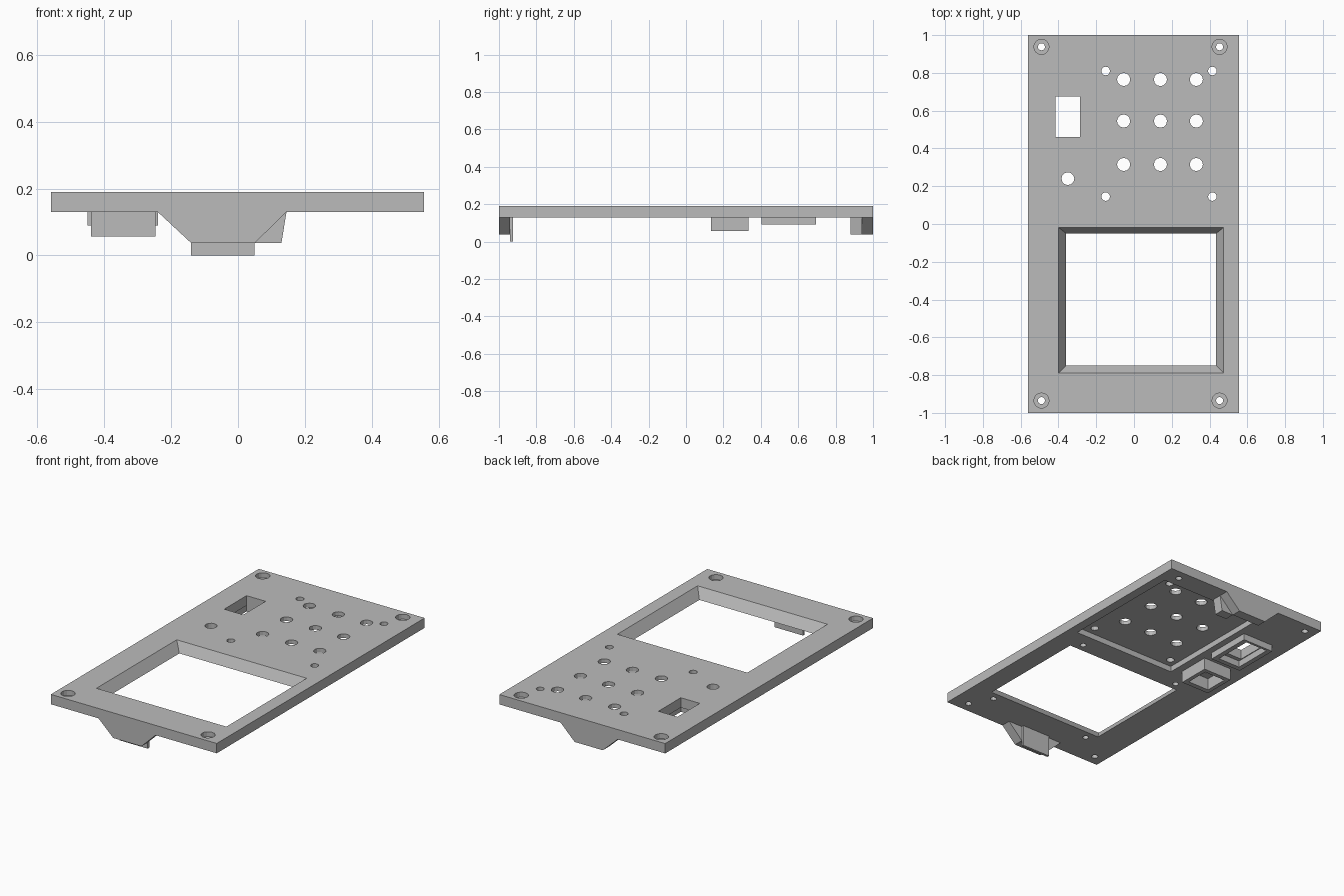
import bpy, bmesh, math
from mathutils import Vector

if "Cube" in bpy.data.objects:
    bpy.data.objects.remove(bpy.data.objects["Cube"], do_unlink=True)

grey = bpy.data.materials.new("plain_grey")
grey.use_nodes = True
grey.diffuse_color = (0.5, 0.5, 0.5, 1)
grey.node_tree.nodes["Principled BSDF"].inputs["Base Color"].default_value = (0.5, 0.5, 0.5, 1)

BOTTOM, TOP, OVER = 0.13, 0.19, 0.25


def loft(name, lower, upper):
    """Solid between two matching rings of points."""
    bm = bmesh.new()
    a = [bm.verts.new(p) for p in lower]
    b = [bm.verts.new(p) for p in upper]
    bm.faces.new(a)
    bm.faces.new(b)
    for i in range(len(a)):
        j = (i + 1) % len(a)
        bm.faces.new((a[i], a[j], b[j], b[i]))
    bmesh.ops.recalc_face_normals(bm, faces=bm.faces)
    mesh = bpy.data.meshes.new(name)
    bm.to_mesh(mesh)
    bm.free()
    mesh.materials.append(grey)
    obj = bpy.data.objects.new(name, mesh)
    bpy.context.collection.objects.link(obj)
    return obj


def rect(x0, x1, y0, y1, z):
    return [(x0, y0, z), (x1, y0, z), (x1, y1, z), (x0, y1, z)]


def box(name, x0, x1, y0, y1, z0, z1):
    return loft(name, rect(x0, x1, y0, y1, z0), rect(x0, x1, y0, y1, z1))


def rod(name, x, y, r, z0, z1, sides=12):
    ring = [(x + r * math.cos(math.tau * i / sides), y + r * math.sin(math.tau * i / sides))
            for i in range(sides)]
    return loft(name, [(*p, z0) for p in ring], [(*p, z1) for p in ring])


def profile(name, points, y0, y1):
    return loft(name, [(x, y0, z) for x, z in points], [(x, y1, z) for x, z in points])


def cut(target, cutters):
    """Subtract each cutter and throw it away."""
    bpy.context.view_layer.objects.active = target
    for c in cutters:
        c.hide_render = True
        mod = target.modifiers.new("cut", 'BOOLEAN')
        mod.operation, mod.solver, mod.object = 'DIFFERENCE', 'EXACT', c
        bpy.ops.object.modifier_apply(modifier=mod.name)
        bpy.data.objects.remove(c, do_unlink=True)


# Front plate
plate = box("face_plate", -0.56, 0.557, -1, 1, BOTTOM, TOP)
cutters = []

# Bevelled screen window, extended past both plate faces
grow = 0.04
lo, hi = Vector((-0.36, 0.435)), Vector((-0.75, -0.05))


def window_ring(t, z):
    d = grow * t
    return rect(lo.x - d, lo.y + d, hi.x - d, hi.y + d * 0.8, z)


cutters.append(loft("window_cut", window_ring(-0.5, 0.10), window_ring(1.5, 0.22)))

# Recess for the key board on the underside
cutters.append(box("recess_cut", -0.2, 0.5, 0.09, 0.87, 0, 0.165))

# Key holes
for x in (-0.055, 0.14, 0.33):
    for y in (0.315, 0.545, 0.765):
        cutters.append(rod("key_cut", x, y, 0.035, 0, OVER))

# Small board screw holes
for x in (-0.15, 0.415):
    for y in (0.145, 0.81):
        cutters.append(rod("board_screw_cut", x, y, 0.023, 0, OVER))

# Counterbored corner screw holes
for x in (-0.49, 0.453):
    for y in (-0.935, 0.938):
        cutters.append(rod("corner_bore_cut", x, y, 0.04, 0.16, OVER, 16))
        cutters.append(rod("corner_hole_cut", x, y, 0.019, 0, OVER))

# Blind screw holes around the window
for x in (-0.31, 0.38):
    for y in (-0.8, 0.0):
        cutters.append(rod("blind_cut", x, y, 0.018, 0, 0.17))

# Switch slot and jack hole
cutters.append(box("slot_cut", -0.415, -0.287, 0.46, 0.675, 0, OVER))
cutters.append(rod("jack_cut", -0.35, 0.24, 0.034, 0, OVER))
cut(plate, cutters)

# Hollow housings beneath the plate
switch_housing = box("switch_housing", -0.45, -0.24, 0.405, 0.695, 0.09, BOTTOM)
cut(switch_housing, [box("switch_cut", -0.42, -0.27, 0.435, 0.68, 0, OVER)])
jack_housing = box("jack_housing", -0.44, -0.247, 0.135, 0.335, 0.057, BOTTOM)
cut(jack_housing, [box("jack_pocket_cut", -0.415, -0.272, 0.165, 0.31, 0, OVER)])

# Tapered tabs at both ends
taper = [(-0.24, BOTTOM), (-0.14, 0.037), (0.05, 0.037), (0.145, BOTTOM)]
profile("front_tab", taper, -1, -0.94)
profile("back_tab", taper, 0.94, 1)

# Hook lip on the front tab and support block behind the back tab
box("front_tab_lip", -0.14, 0.05, -0.94, -0.925, 0, BOTTOM)
profile("back_tab_block", [(0.05, BOTTOM), (0.05, 0.037), (0.13, 0.037), (0.145, BOTTOM)], 0.88, 0.94)
